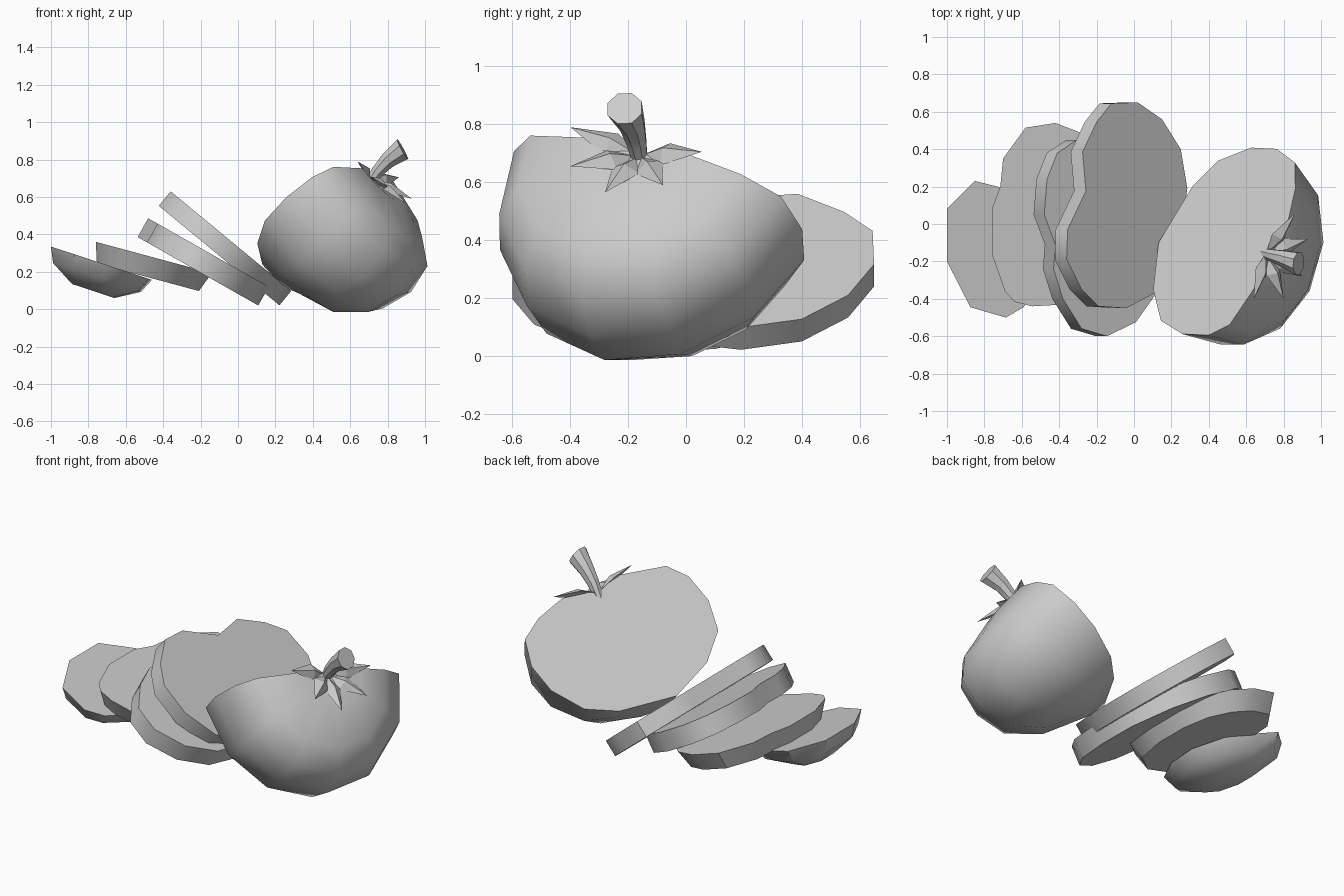
import bpy, math
from mathutils import Vector as V

if "Cube" in bpy.data.objects:
    bpy.data.objects.remove(bpy.data.objects["Cube"])


def make(name, verts, faces, angle=40):
    me = bpy.data.meshes.new(name)
    me.from_pydata([tuple(v) for v in verts], [], faces)
    ob = bpy.data.objects.new(name, me)
    bpy.context.collection.objects.link(ob)
    bpy.ops.object.select_all(action='DESELECT')
    ob.select_set(True)
    bpy.context.view_layer.objects.active = ob
    bpy.ops.object.mode_set(mode='EDIT')
    bpy.ops.mesh.select_all(action='SELECT')
    bpy.ops.mesh.normals_make_consistent(inside=False)
    bpy.ops.object.mode_set(mode='OBJECT')
    bpy.ops.object.shade_smooth_by_angle(angle=math.radians(angle))
    return ob


def loft(name, rings, angle=40):
    n = len(rings[0])
    faces = [tuple(range(n)), tuple(range((len(rings) - 1) * n, len(rings) * n))]
    for r in range(len(rings) - 1):
        for i in range(n):
            j = (i + 1) % n
            faces.append((r * n + i, r * n + j, r * n + n + j, r * n + n + i))
    return make(name, [p for ring in rings for p in ring], faces, angle)


# A slice: seen-from-above outline on a plane tilted along x, then shrinking layers below
def slab(name, outline, x0, z0, slope, layers):
    nrm = V((-slope, 0, 1)).normalized()
    top = [V((x, y, z0 + slope * (x - x0))) for x, y in outline]
    c = sum(top, V()) / len(top)
    loft(name, [top] + [[c + (p - c) * s - nrm * d for p in top] for s, d in layers])


slab("tomato_slice_1", [
    (-.12, .645), (.02, .65), (.15, .56), (.25, .4), (.285, .19), (.25, -.06), (.11, -.37),
    (-.04, -.45), (-.19, -.44), (-.28, -.35), (-.36, -.19), (-.355, -.03), (-.257, .177),
    (-.275, .385), (-.2, .545)], -.36, .63, -.825, [(1, .1)])
slab("tomato_slice_2", [
    (-.145, -.6), (.01, -.525), (.12, -.37), (.165, -.15), (.16, .1), (.05, .32), (-.12, .43),
    (-.305, .45), (-.41, .38), (-.465, .24), (-.48, .05), (-.42, -.11), (-.43, -.24),
    (-.38, -.4), (-.28, -.56)], .165, .12, -.567, [(1, .115)])
slab("tomato_slice_3", [
    (-.7, .35), (-.58, .515), (-.42, .54), (-.29, .49), (-.19, .38), (-.14, .2), (-.14, -.05),
    (-.2, -.28), (-.37, -.43), (-.545, -.44), (-.64, -.415), (-.69, -.36), (-.76, -.16),
    (-.76, .08), (-.715, .2)], -.76, .36, -.27, [(.88, .11)])
slab("tomato_end_slice", [
    (-1, .08), (-.85, .23), (-.73, .2), (-.55, .12), (-.46, -.05), (-.48, -.25), (-.59, -.445),
    (-.685, -.5), (-.875, -.445), (-1, -.2)], -1, .335, -.33, [(.87, .08), (.42, .155)])

# Half tomato: cut plane with normal N, stem axis A and width W; each profile pair
# (left w, left a, right w, right a) is the diameter of a half ring
N = V((-.55, .40, .734)).normalized()
A = V((.68, -.17, .71)).normalized()
W = N.cross(A).normalized()
A = W.cross(N)
pairs = [(-.143, 1.04, .23, 1.05), (-.408, .98, .412, 1.0), (-.495, .873, .548, .92),
         (-.527, .70, .594, .76), (-.488, .52, .563, .59), (-.333, .376, .445, .415),
         (-.078, .271, .268, .323)]
seg = 6
verts, faces = [], []
for lw, la, rw, ra in pairs:
    p, q = W * lw + A * la + N * .062, W * rw + A * ra + N * .062
    c, h = (p + q) / 2, (p - q) / 2
    for i in range(seg + 1):
        t = math.pi * i / seg
        verts.append(c + h * math.cos(t) - N * h.length * 1.08 * math.sin(t))
k = seg + 1
for r in range(len(pairs) - 1):
    for i in range(seg):
        faces.append((r * k + i, r * k + i + 1, r * k + k + i + 1, r * k + k + i))
dimple = len(verts)
verts.append(W * .024 + A * 1.01 + N * .062)
for i in range(seg):
    faces.append((dimple, i, i + 1))
last = (len(pairs) - 1) * k
faces.append(tuple(range(last, last + k)))
faces.append(tuple([r * k for r in range(len(pairs))] +
                   [r * k + seg for r in reversed(range(len(pairs)))] + [dimple]))
make("tomato_half", verts, faces, 45)

# Stem: eight-sided, flaring and bending toward its cut tip
rings = []
for pos, d, rad in [((.69, -.155, .65), (.6, -.1, .8), .025),
                    ((.745, -.17, .735), (.65, -.15, .75), .036),
                    ((.80, -.185, .795), (.8, -.15, .6), .046),
                    ((.88, -.212, .855), (.88, -.1, .48), .064)]:
    d = V(d).normalized()
    u = d.cross(V((0, 1, 0))).normalized()
    v = d.cross(u)
    rings.append([V(pos) + (u * math.cos(t) + v * math.sin(t)) * rad
                  for t in [math.pi * (i + .5) / 4 for i in range(8)]])
loft("stem", rings)

# Calyx: pointed leaves folded along a raised ridge
base = V((.705, -.16, .69))
lv, lf = [], []
for tip in [(.64, -.40, .79), (.80, -.40, .655), (.90, -.28, .565), (.93, -.08, .59),
            (.86, .055, .705)]:
    d = V(tip) - base
    side = d.cross(A).normalized() * .052
    mid = base + d * .4
    b = len(lv)
    lv += [base, mid + side, V(tip), mid - side, mid + A * .035, mid + A * .012]
    lf += [(b, b + 1, b + 4), (b + 1, b + 2, b + 4), (b + 2, b + 3, b + 4), (b + 3, b, b + 4),
           (b, b + 5, b + 1), (b + 1, b + 5, b + 2), (b + 2, b + 5, b + 3), (b + 3, b + 5, b)]
make("calyx", lv, lf, 20)
